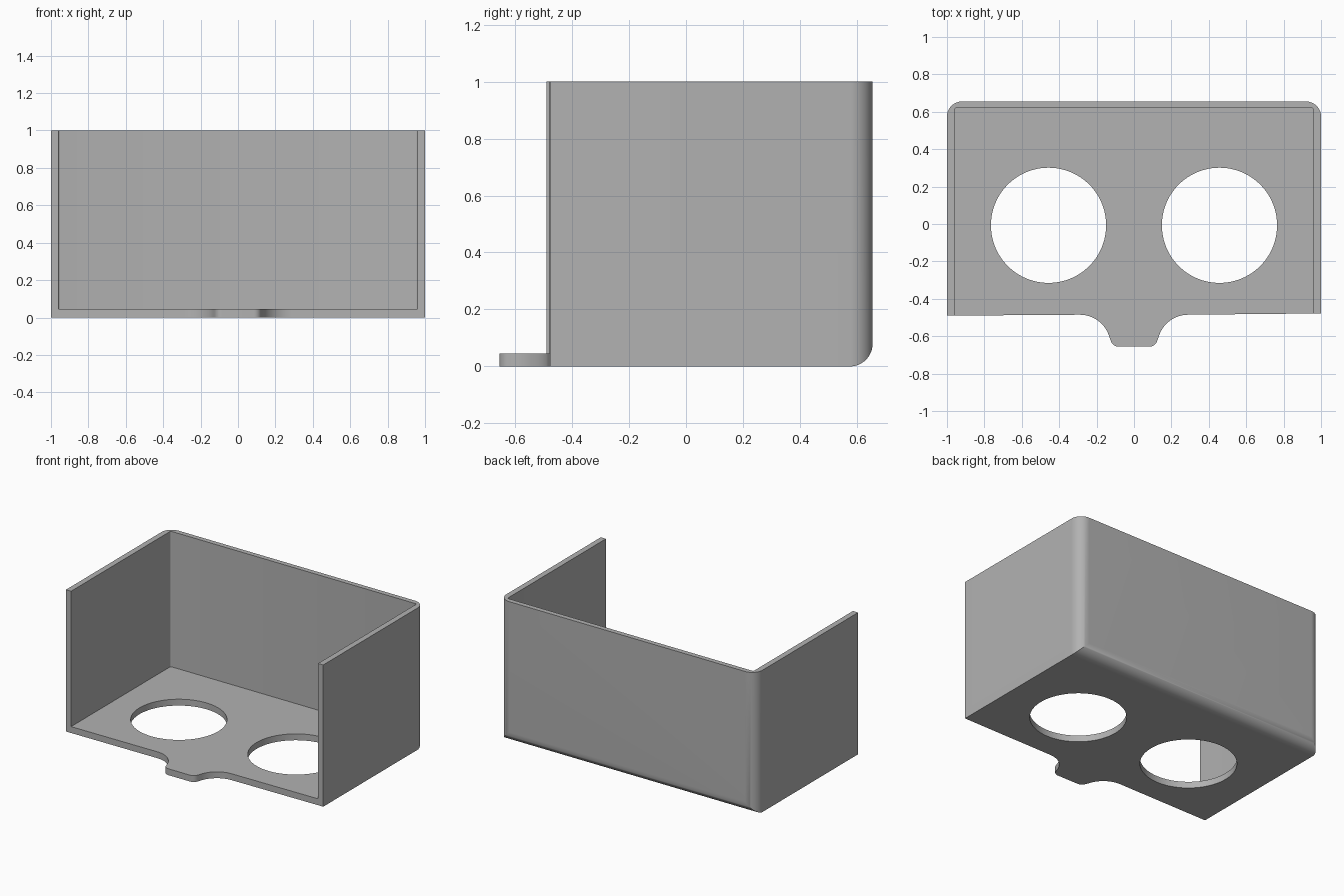
import bpy
import bmesh
from math import cos, sin, radians
from mathutils import Matrix, Vector

if "Cube" in bpy.data.objects:
    bpy.data.objects.remove(bpy.data.objects["Cube"])

grey = bpy.data.materials.new("matte grey")
grey.use_nodes = True
colour = (0.445, 0.445, 0.445, 1)
grey.diffuse_color = colour
grey.node_tree.nodes["Principled BSDF"].inputs["Base Color"].default_value = colour


def arc(cx, cy, r, start, end, steps=16):
    angles = [radians(start + (end - start) * i / steps) for i in range(steps + 1)]
    return [(cx + r * cos(a), cy + r * sin(a)) for a in angles]


def prism(name, outline, low, high, matrix=Matrix()):
    """Extrude a flat outline from low to high along its local z."""
    bm = bmesh.new()
    face = bm.faces.new([bm.verts.new((x, y, low)) for x, y in outline])
    top = bmesh.ops.extrude_face_region(bm, geom=[face])["geom"]
    bmesh.ops.translate(bm, vec=Vector((0, 0, high - low)),
                        verts=[v for v in top if isinstance(v, bmesh.types.BMVert)])
    bmesh.ops.transform(bm, matrix=matrix, verts=bm.verts)
    bmesh.ops.recalc_face_normals(bm, faces=bm.faces)
    mesh = bpy.data.meshes.new(name)
    bm.to_mesh(mesh)
    bm.free()
    mesh.materials.append(grey)
    obj = bpy.data.objects.new(name, mesh)
    bpy.context.collection.objects.link(obj)
    return obj


def combine(target, tool, operation):
    tool.hide_render = True
    mod = target.modifiers.new(operation, "BOOLEAN")
    mod.operation, mod.object, mod.solver = operation, tool, "EXACT"
    bpy.context.view_layer.objects.active = target
    bpy.ops.object.modifier_apply(modifier=mod.name)
    bpy.data.objects.remove(tool)


# Plan: rounded back corners and a front tab with flared sides
R = 0.08
BACK = 0.655
tab_left = arc(-0.29, -0.65, 0.165, 90, 15) + arc(-0.085, -0.615, 0.04, 195, 270, 8)
tab_right = [(-x, y) for x, y in reversed(tab_left)]
plan = ([(-1, -0.49)] + tab_left + tab_right + [(1, -0.478)]
        + arc(1 - R, BACK - R, R, 0, 90) + arc(R - 1, BACK - R, R, 90, 180))
holder = prism("open_front_holder", plan, 0, 1)

# Rounded lower back edge, from a side profile swept across the width
side = [(-1, 0)] + arc(BACK - R, R, R, -90, 0) + [(BACK, 1.1), (-1, 1.1)]
axes = Matrix(((0, 0, 1, 0), (1, 0, 0, 0), (0, 1, 0, 0), (0, 0, 0, 1)))
combine(holder, prism("side_profile", side, -1.1, 1.1, axes), "INTERSECT")

# Cavity, open at the top and front
cavity = [(-0.96, -1), (0.96, -1)] + arc(0.95, 0.61, 0.01, 0, 90, 4) + arc(-0.95, 0.61, 0.01, 90, 180, 4)
combine(holder, prism("cavity", cavity, 0.045, 1.2), "DIFFERENCE")

# Two round holes through the floor
for x in (-0.457, 0.457):
    ring = arc(x, -0.007, 0.308, 0, 360, 96)[:-1]
    combine(holder, prism("floor_hole", ring, -0.1, 0.2), "DIFFERENCE")

bpy.ops.object.select_all(action="DESELECT")
holder.select_set(True)
bpy.context.view_layer.objects.active = holder
bpy.ops.object.shade_smooth_by_angle(angle=radians(30))
